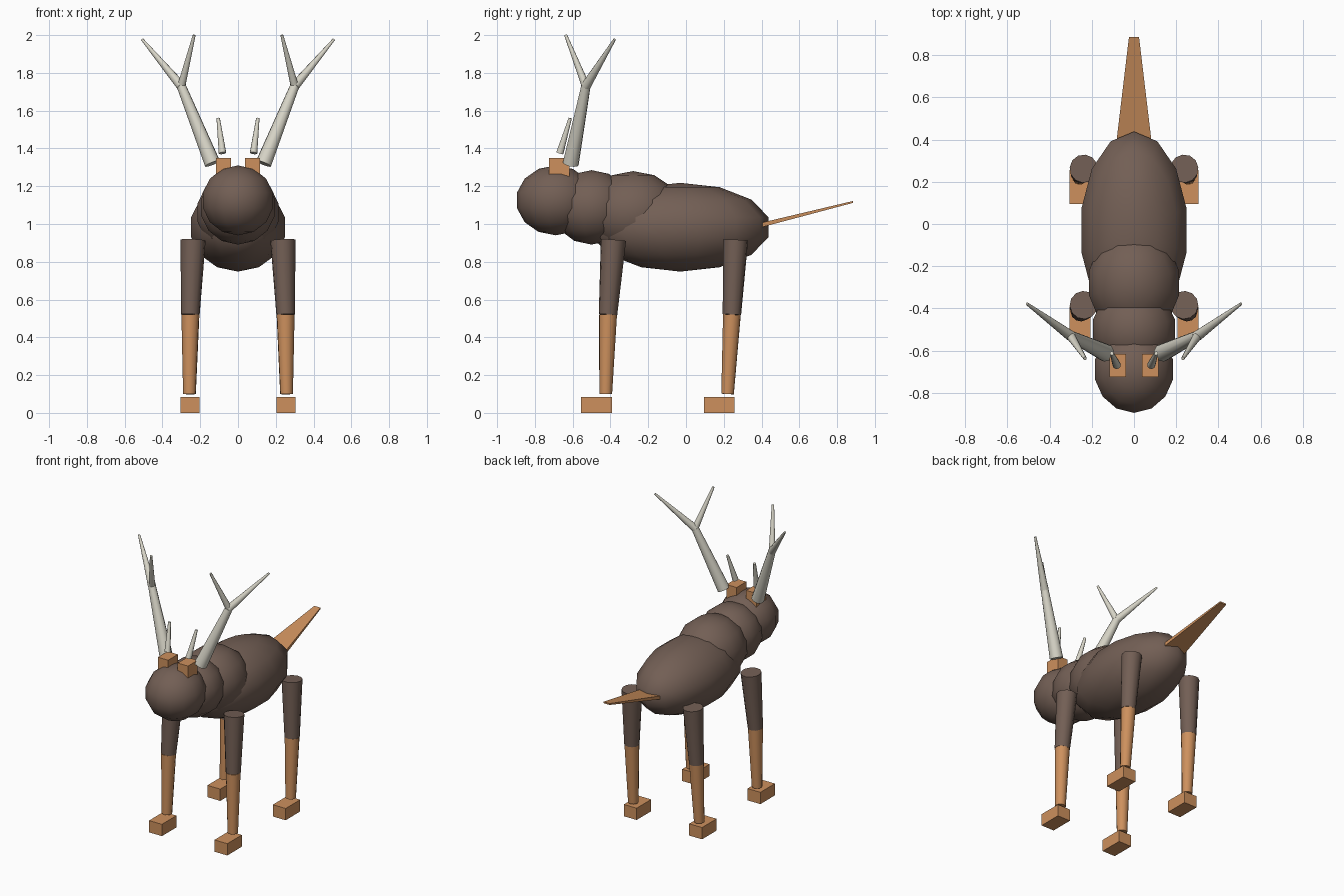
import bpy, bmesh, math
from mathutils import Vector, Matrix

cube = bpy.data.objects.get("Cube")
if cube:
    bpy.data.objects.remove(cube, do_unlink=True)


def material(name, rgb):
    m = bpy.data.materials.new(name)
    m.use_nodes = True
    col = (*rgb, 1.0)
    m.diffuse_color = col
    m.node_tree.nodes["Principled BSDF"].inputs["Base Color"].default_value = col
    return m


brown = material("brown_fur", (0.17, 0.114, 0.09))
tan = material("tan", (0.61, 0.28, 0.11))
bone = material("antler_bone", (0.68, 0.66, 0.57))


def finish(bm, name, mat, smooth=False):
    bmesh.ops.recalc_face_normals(bm, faces=bm.faces)
    me = bpy.data.meshes.new(name)
    bm.to_mesh(me)
    bm.free()
    me.materials.append(mat)
    ob = bpy.data.objects.new(name, me)
    bpy.context.collection.objects.link(ob)
    if smooth:
        bpy.ops.object.select_all(action='DESELECT')
        ob.select_set(True)
        bpy.context.view_layer.objects.active = ob
        bpy.ops.object.shade_smooth_by_angle(angle=math.radians(50))
    return ob


def ellipsoid(name, centre, radii, mat):
    bm = bmesh.new()
    bmesh.ops.create_uvsphere(bm, u_segments=14, v_segments=7, radius=1)
    bmesh.ops.transform(bm, verts=bm.verts,
                        matrix=Matrix.Translation(centre) @ Matrix.Diagonal((*radii, 1)))
    return finish(bm, name, mat, True)


def box(name, lo, hi, mat):
    lo, hi = Vector(lo), Vector(hi)
    bm = bmesh.new()
    bmesh.ops.create_cube(bm, size=1)
    bmesh.ops.transform(bm, verts=bm.verts,
                        matrix=Matrix.Translation((lo + hi) / 2) @ Matrix.Diagonal((*(hi - lo), 1)))
    return finish(bm, name, mat)


def taper(name, a, b, ra, rb, mat, sides=12):
    """Capped cone running from point a to point b."""
    a, b = Vector(a), Vector(b)
    d = b - a
    bm = bmesh.new()
    bmesh.ops.create_cone(bm, cap_ends=True, segments=sides, radius1=ra, radius2=rb, depth=d.length)
    rot = d.to_track_quat('Z', 'Y').to_matrix().to_4x4()
    bmesh.ops.transform(bm, verts=bm.verts, matrix=Matrix.Translation((a + b) / 2) @ rot)
    return finish(bm, name, mat, True)


# Torso, chest, neck and head
ellipsoid("body", (0, -0.03, 0.983), (0.262, 0.48, 0.235), brown)
ellipsoid("chest", (0, -0.28, 1.06), (0.225, 0.26, 0.22), brown)
ellipsoid("neck", (0, -0.5, 1.088), (0.205, 0.21, 0.197), brown)
ellipsoid("head", (0, -0.69, 1.125), (0.195, 0.21, 0.185), brown)

# Flat tapered tail
bm = bmesh.new()
rings = [[bm.verts.new((sx * w, y, z + sz * t)) for sx, sz in ((-1, -1), (1, -1), (1, 1), (-1, 1))]
         for y, z, w, t in ((0.40, 0.995, 0.082, 0.012), (0.885, 1.117, 0.024, 0.005))]
bm.faces.new(rings[0])
bm.faces.new(rings[1])
for i in range(4):
    j = (i + 1) % 4
    bm.faces.new((rings[0][i], rings[0][j], rings[1][j], rings[1][i]))
finish(bm, "tail", tan)

for side, s in (("left", 1), ("right", -1)):
    # Legs and hooves
    for end, top, mid, low, hoof in (("front", -0.384, -0.413, -0.425, -0.555),
                                     ("rear", 0.262, 0.243, 0.22, 0.095)):
        n = f"{end}_{side}"
        taper(n + "_upper_leg", (s * 0.238, top, 0.915), (s * 0.252, mid, 0.52), 0.067, 0.049, brown)
        taper(n + "_lower_leg", (s * 0.252, mid, 0.52), (s * 0.257, low, 0.1), 0.048, 0.034, tan)
        box(n + "_hoof", (s * 0.255 - 0.05, hoof, 0), (s * 0.255 + 0.05, hoof + 0.162, 0.083), tan)
    # Ear block
    box(side + "_ear", (s * 0.077 - 0.04, -0.725, 1.25), (s * 0.077 + 0.04, -0.617, 1.35), tan)
    # Antler: beam, two forks and a small brow tine
    fork = (s * 0.3, -0.53, 1.73)
    for part, a, b, ra, rb in (
            ("beam", (s * 0.135, -0.61, 1.32), fork, 0.043, 0.025),
            ("outer_fork", fork, (s * 0.507, -0.378, 1.977), 0.026, 0.007),
            ("inner_fork", fork, (s * 0.232, -0.637, 2.0), 0.022, 0.008),
            ("brow_tine", (s * 0.082, -0.668, 1.375), (s * 0.105, -0.613, 1.56), 0.02, 0.009)):
        taper(f"{side}_antler_{part}", a, b, ra, rb, bone, 10)
